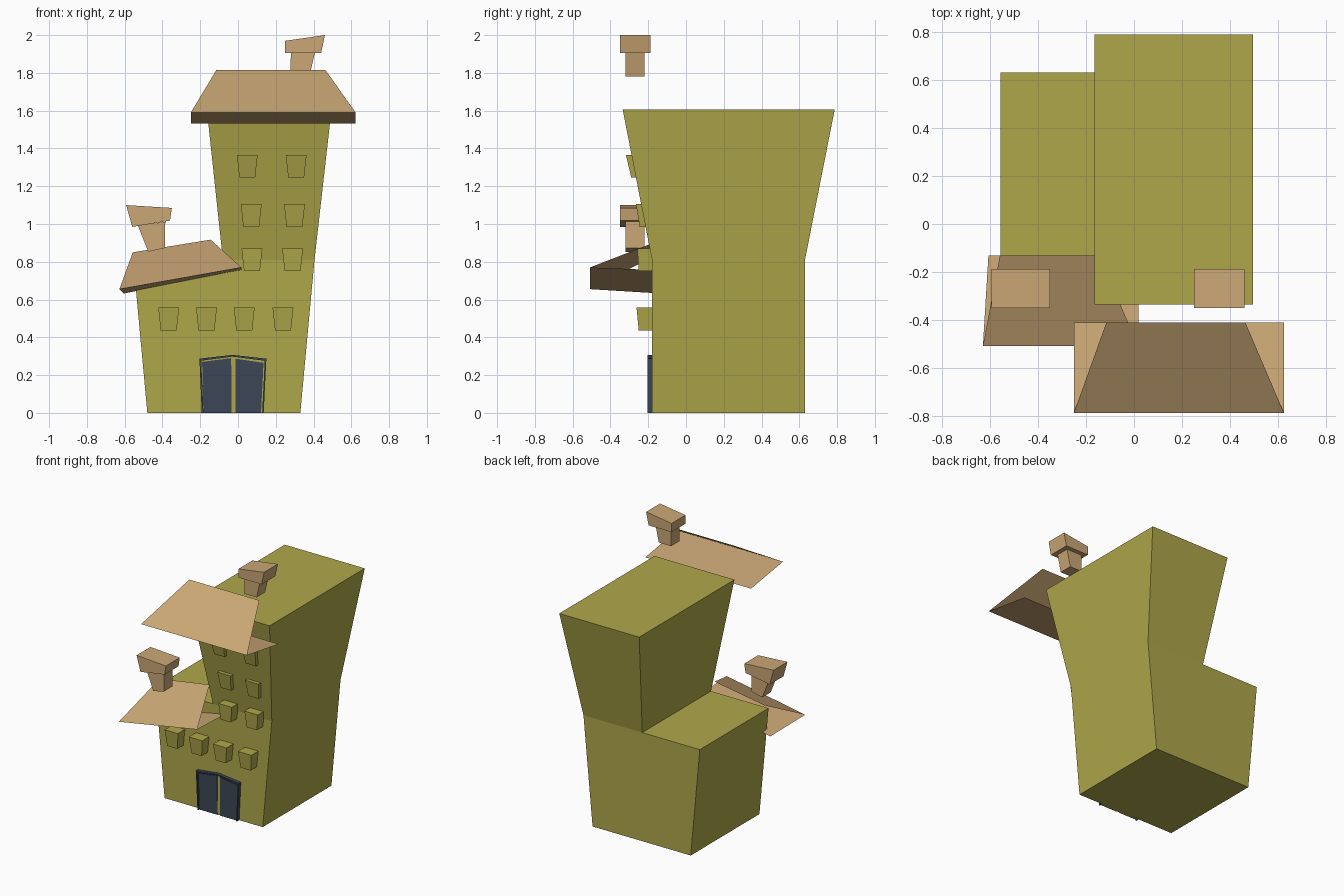
import bpy


def material(name, rgb):
    m = bpy.data.materials.new(name)
    m.diffuse_color = (*rgb, 1)
    return m


OLIVE = material("olive_wall", (0.43, 0.39, 0.07))
TAN = material("tan_roof", (0.60, 0.39, 0.18))
NAVY = material("navy_door", (0.045, 0.062, 0.095))


def mesh_object(name, verts, faces, mat):
    me = bpy.data.meshes.new(name)
    me.from_pydata(verts, [], faces)
    me.materials.append(mat)
    ob = bpy.data.objects.new(name, me)
    bpy.context.collection.objects.link(ob)
    return ob


def prism(name, profile, y_front, y_back, mat):
    """Solid from an (x, z) front outline, counter-clockwise seen from the front.
    y_front is a number or one value per corner."""
    n = len(profile)
    yf = y_front if isinstance(y_front, (list, tuple)) else [y_front] * n
    verts = [(x, y, z) for (x, z), y in zip(profile, yf)]
    verts += [(x, y_back, z) for x, z in profile]
    faces = [tuple(range(n)), tuple(range(2 * n - 1, n - 1, -1))]
    faces += [(i, i + n, (i + 1) % n + n, (i + 1) % n) for i in range(n)]
    return mesh_object(name, verts, faces, mat)


# Building: flared lower block with a tower rising from its right part
F, B, M = -0.18, 0.63, 0.81
mesh_object("building", [
    (-0.48, F, 0), (0.33, F, 0), (0.33, B, 0), (-0.48, B, 0),
    (-0.555, F, M), (-0.08, F, M), (0.405, F, M),
    (0.405, B, M), (-0.08, B, M), (-0.555, B, M),
    (-0.165, -0.335, 1.605), (0.495, -0.335, 1.605),
    (0.495, 0.787, 1.605), (-0.165, 0.787, 1.605)], [
    (3, 2, 1, 0), (0, 1, 6, 5, 4), (1, 2, 7, 6), (2, 3, 9, 8, 7), (3, 0, 4, 9),
    (4, 5, 8, 9), (5, 6, 11, 10), (6, 7, 12, 11), (7, 8, 13, 12), (8, 5, 10, 13),
    (10, 11, 12, 13)], OLIVE)


# Roofs: a sloping sheet and a soffit sheet meeting at the front eave
def roof(name, eave, ridge, soffit):
    mesh_object(name, [*eave, *ridge, *soffit],
                [(0, 1, 3, 2), (0, 4, 5, 1)], TAN)


roof("tower_roof",
     [(-0.25, -0.785, 1.59), (0.623, -0.785, 1.59)],
     [(-0.115, -0.41, 1.815), (0.463, -0.41, 1.815)],
     [(-0.25, -0.41, 1.532), (0.623, -0.41, 1.532)])
roof("lower_roof",
     [(-0.628, -0.508, 0.655), (0.018, -0.508, 0.77)],
     [(-0.557, -0.13, 0.85), (-0.145, -0.13, 0.917)],
     [(-0.605, -0.13, 0.632), (0.018, -0.13, 0.755)])

# Crooked chimneys: shaft and cap
chimneys = {
    "tower": ([(0.277, 1.78), (0.378, 1.78), (0.407, 1.908), (0.28, 1.908)],
              [(0.25, 1.905), (0.44, 1.905), (0.46, 2.0), (0.25, 1.97)]),
    "lower": ([(-0.475, 0.853), (-0.387, 0.873), (-0.385, 1.012), (-0.53, 0.992)],
              [(-0.56, 0.985), (-0.36, 1.018), (-0.35, 1.085), (-0.592, 1.10)])}
for name, (shaft, cap) in chimneys.items():
    prism(name + "_chimney_shaft", shaft, -0.32, -0.22, TAN)
    prism(name + "_chimney_cap", cap, -0.35, -0.187, TAN)

# Windows: rows of (x centres, z bottom, z top, y bottom, y top, y back)
rows = [
    ([-0.367, -0.167, 0.033, 0.238], 0.435, 0.557, -0.25, -0.262, -0.15),
    ([0.074, 0.289], 0.75, 0.87, -0.25, -0.258, -0.17),
    ([0.07, 0.299], 0.985, 1.105, -0.245, -0.265, -0.2),
    ([0.049, 0.308], 1.247, 1.365, -0.29, -0.318, -0.24)]
for r, (centres, z0, z1, y0, y1, yb) in enumerate(rows):
    for c, x in enumerate(centres):
        prism(f"window_{r + 1}_{c + 1}",
              [(x - 0.042, z0), (x + 0.042, z0), (x + 0.055, z1), (x - 0.055, z1)],
              [y0, y0, y1, y1], yb, OLIVE)

# Double door: dark backing, olive centre post and right edge, dark leaves and trim
prism("door_surround", [(-0.19, 0), (0.135, 0), (0.147, 0.285), (-0.03, 0.303),
                        (-0.2, 0.282)], -0.19, -0.17, OLIVE)
prism("left_door_leaf", [(-0.183, 0), (-0.034, 0), (-0.036, 0.29), (-0.19, 0.27)],
      -0.195, -0.17, NAVY)
prism("right_door_leaf", [(-0.012, 0), (0.122, 0), (0.135, 0.265), (-0.012, 0.287)],
      -0.195, -0.17, NAVY)
trims = {
    "left_door_trim": [(-0.192, 0), (-0.183, 0), (-0.195, 0.285), (-0.204, 0.285)],
    "right_door_trim": [(0.128, 0), (0.136, 0), (0.15, 0.285), (0.142, 0.285)],
    "left_top_trim": [(-0.204, 0.275), (-0.03, 0.298), (-0.03, 0.307), (-0.204, 0.287)],
    "right_top_trim": [(-0.03, 0.298), (0.15, 0.275), (0.15, 0.287), (-0.03, 0.307)]}
for name, outline in trims.items():
    prism(name, outline, -0.205, -0.17, NAVY)
